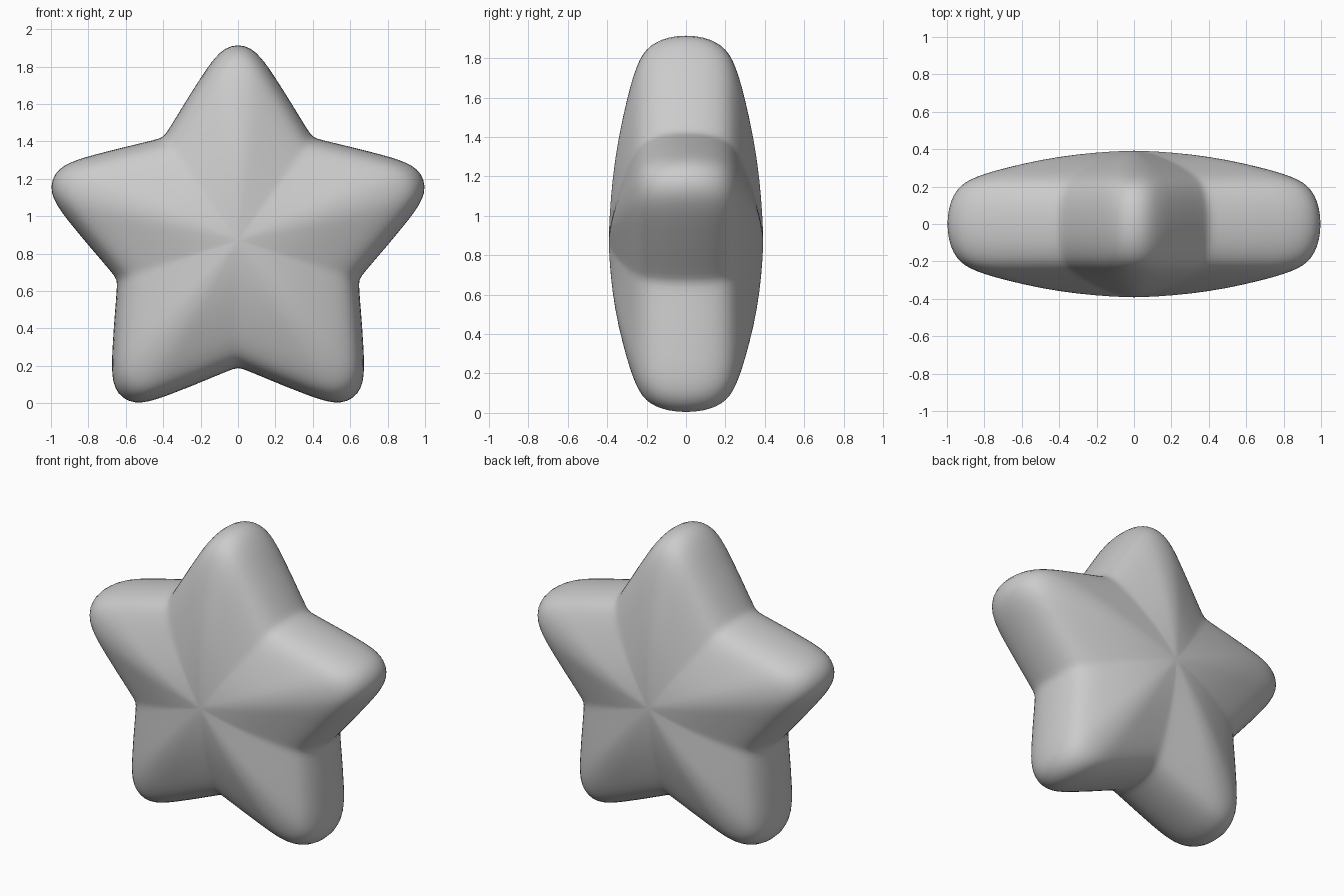
import bpy, bmesh, math

cube = bpy.data.objects.get("Cube")
if cube:
    bpy.data.objects.remove(cube, do_unlink=True)

CENTER_Z = 0.872

# Half of one arm, tip to notch: (distance along the arm, half width)
HALF_ARM = [(1.052, 0), (1.032, 0.07), (0.98, 0.123), (0.92, 0.168), (0.85, 0.213),
            (0.75, 0.277), (0.665, 0.328), (0.595, 0.372), (0.55, 0.4)]
# Puffed section: (fraction of the outline radius, half thickness)
SECTION = [(1, 0), (0.99, 0.09), (0.965, 0.155), (0.93, 0.203), (0.88, 0.237),
           (0.8, 0.268), (0.7, 0.297), (0.5, 0.344), (0.3, 0.374), (0.12, 0.388)]
APEX = 0.392

# Five-armed outline, clockwise from the top
arm = [(a, -w) for a, w in HALF_ARM[:0:-1]] + HALF_ARM[:-1]
outline = []
for i in range(5):
    t = i * math.tau / 5
    for a, w in arm:
        outline.append((a * math.sin(t) + w * math.cos(t),
                        a * math.cos(t) - w * math.sin(t)))

# Nested rings from the front middle, over the rim, to the back middle
layers = [(s, -y) for s, y in reversed(SECTION)] + SECTION[1:]
bm = bmesh.new()


def ring(scale, y):
    verts = []
    for x, z in outline:
        # the notches round over more gradually than the tips
        notch = max(0, min(1, (1.05 - math.hypot(x, z)) / 0.37))
        s = scale - 0.05 * notch * (1 - scale) * (abs(y) / APEX) * 4 * scale
        verts.append(bm.verts.new((x * s, y, z * s + CENTER_Z)))
    return verts


rings = [ring(s, y) for s, y in layers]
n = len(outline)
for r0, r1 in zip(rings, rings[1:]):
    for i in range(n):
        j = (i + 1) % n
        bm.faces.new((r0[i], r0[j], r1[j], r1[i]))
for loop, y in ((rings[0], -APEX), (rings[-1], APEX)):
    tip = bm.verts.new((0, y, CENTER_Z))
    for i in range(n):
        bm.faces.new((loop[i], loop[(i + 1) % n], tip))
bmesh.ops.recalc_face_normals(bm, faces=bm.faces)

mesh = bpy.data.meshes.new("puffy_star")
bm.to_mesh(mesh)
bm.free()
star = bpy.data.objects.new("puffy_star", mesh)
bpy.context.collection.objects.link(star)

# Plain grey
grey = bpy.data.materials.new("plain_grey")
grey.use_nodes = True
color = (0.6, 0.6, 0.6, 1)
grey.diffuse_color = color
grey.node_tree.nodes["Principled BSDF"].inputs["Base Color"].default_value = color
mesh.materials.append(grey)

# Smooth surface
for p in mesh.polygons:
    p.use_smooth = True
sub = star.modifiers.new("smooth", 'SUBSURF')
sub.levels = sub.render_levels = 1
